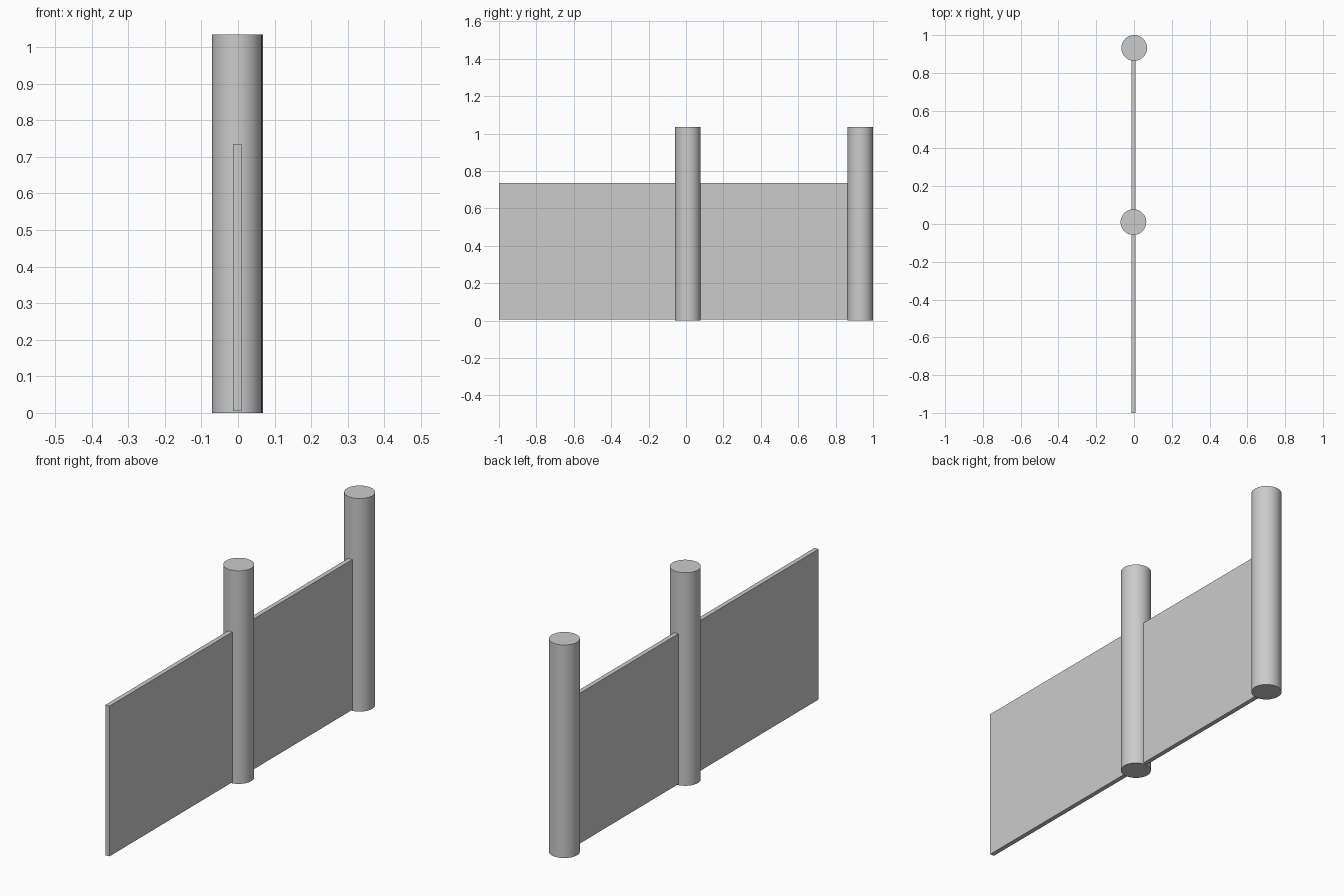
import bpy
from math import radians

if "Cube" in bpy.data.objects:
    bpy.data.objects.remove(bpy.data.objects["Cube"], do_unlink=True)

# Single plain grey
grey = bpy.data.materials.new("light_grey")
grey.use_nodes = True
colour = (0.6, 0.6, 0.6, 1)
grey.diffuse_color = colour
grey.node_tree.nodes["Principled BSDF"].inputs["Base Color"].default_value = colour

POST_RADIUS, POST_HEIGHT = 0.068, 1.035
PANEL_BOTTOM, PANEL_TOP = 0.005, 0.735
PANEL_X, PANEL_THICKNESS = -0.002, 0.022


def add_post(name, x, y):
    bpy.ops.mesh.primitive_cylinder_add(
        vertices=48, radius=POST_RADIUS, depth=POST_HEIGHT,
        location=(x, y, POST_HEIGHT / 2))
    post = bpy.context.object
    post.name = name
    post.data.materials.append(grey)
    bpy.ops.object.shade_smooth_by_angle(angle=radians(30))


def add_panel(name, y_front, y_back):
    bpy.ops.mesh.primitive_cube_add(
        size=1, location=(PANEL_X, (y_front + y_back) / 2, (PANEL_BOTTOM + PANEL_TOP) / 2))
    panel = bpy.context.object
    panel.name = name
    panel.scale = (PANEL_THICKNESS, y_back - y_front, PANEL_TOP - PANEL_BOTTOM)
    bpy.ops.object.transform_apply(location=False, rotation=False, scale=True)
    panel.data.materials.append(grey)


# Round posts
add_post("middle_post", -0.003, 0.01)
add_post("back_post", 0.001, 0.932)

# Thin fence panels, ending inside the posts
add_panel("front_panel", -1.0, 0.01)
add_panel("back_panel", 0.01, 0.932)
